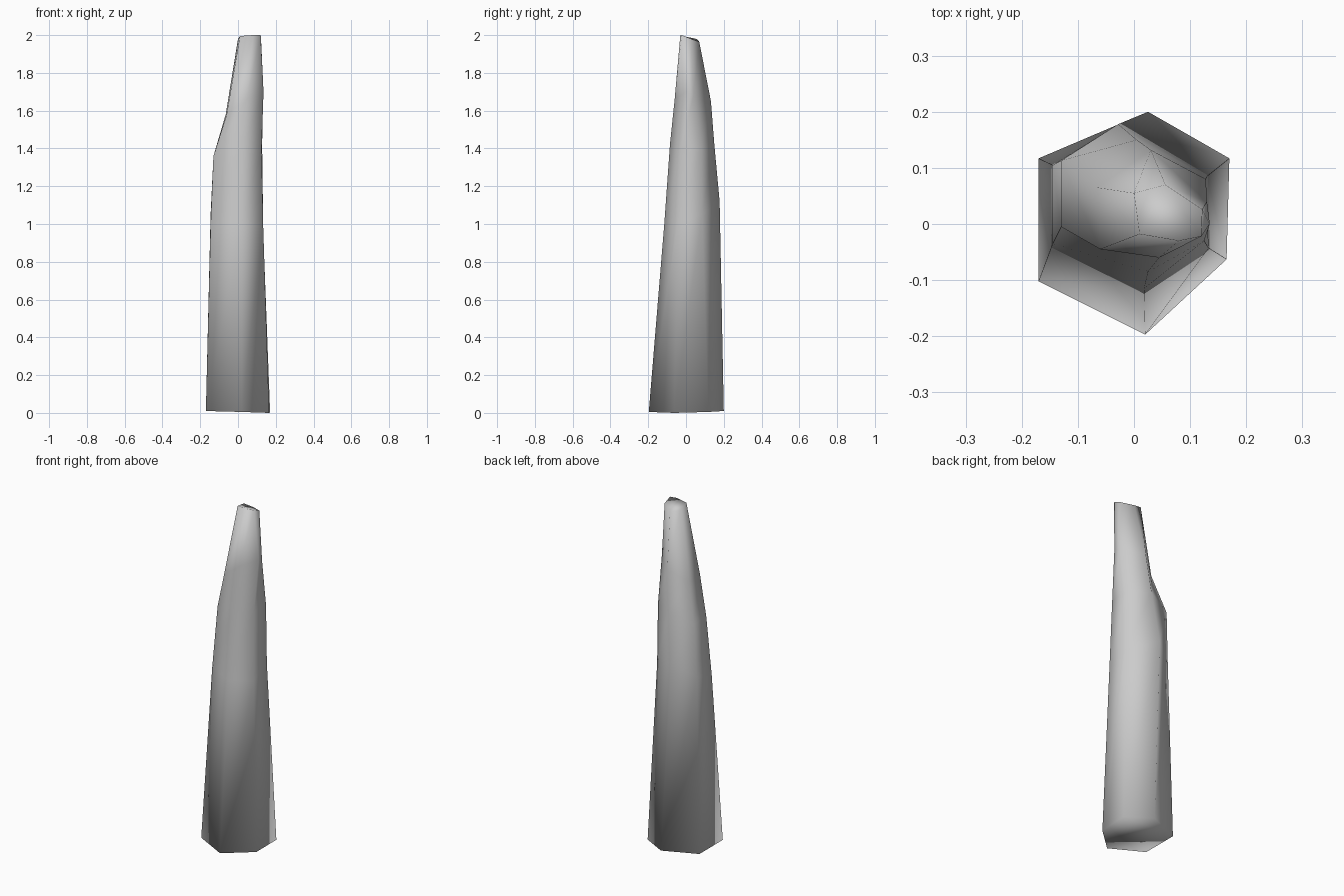
import bpy, bmesh

# Six-sided cross-sections from foot to tip: left-back, left-front, front, right-front, right-back, back
rings = [
    [(-.17, .117, .01), (-.17, -.102, .01), (.02, -.197, .005), (.165, -.063, 0), (.17, .117, .005), (.025, .20, .01)],
    [(-.145, .105, 1.05), (-.145, -.035, 1.0), (.018, -.115, 1.0), (.133, -.043, 1.0), (.13, .085, 1.05), (-.028, .178, 1.12)],
    [(-.13, .113, 1.36), (-.13, -.005, 1.36), (.025, -.085, 1.42), (.125, -.03, 1.4), (.128, .08, 1.4), (.005, .15, 1.42)],
    [(-.065, .065, 1.58), (-.06, -.045, 1.58), (.045, -.06, 1.66), (.135, 0, 1.7), (.13, .04, 1.68), (.03, .132, 1.65)],
    [(0, .055, 1.98), (.01, -.018, 1.995), (.08, -.03, 2.0), (.12, -.022, 2.0), (.122, .026, 1.98), (.056, .07, 1.965)],
]

# Stone pillar body
bm = bmesh.new()
loops = [[bm.verts.new(p) for p in ring] for ring in rings]
for low, high in zip(loops, loops[1:]):
    for i in range(6):
        j = (i + 1) % 6
        bm.faces.new((low[i], low[j], high[j], high[i]))

# Foot and chipped tip
bm.faces.new(loops[0][::-1])
bm.faces.new(loops[-1])
bmesh.ops.recalc_face_normals(bm, faces=bm.faces)
for f in bm.faces:
    f.smooth = True

mesh = bpy.data.meshes.new("stone_pillar")
bm.to_mesh(mesh)
bm.free()
pillar = bpy.data.objects.new("stone_pillar", mesh)
bpy.context.collection.objects.link(pillar)
